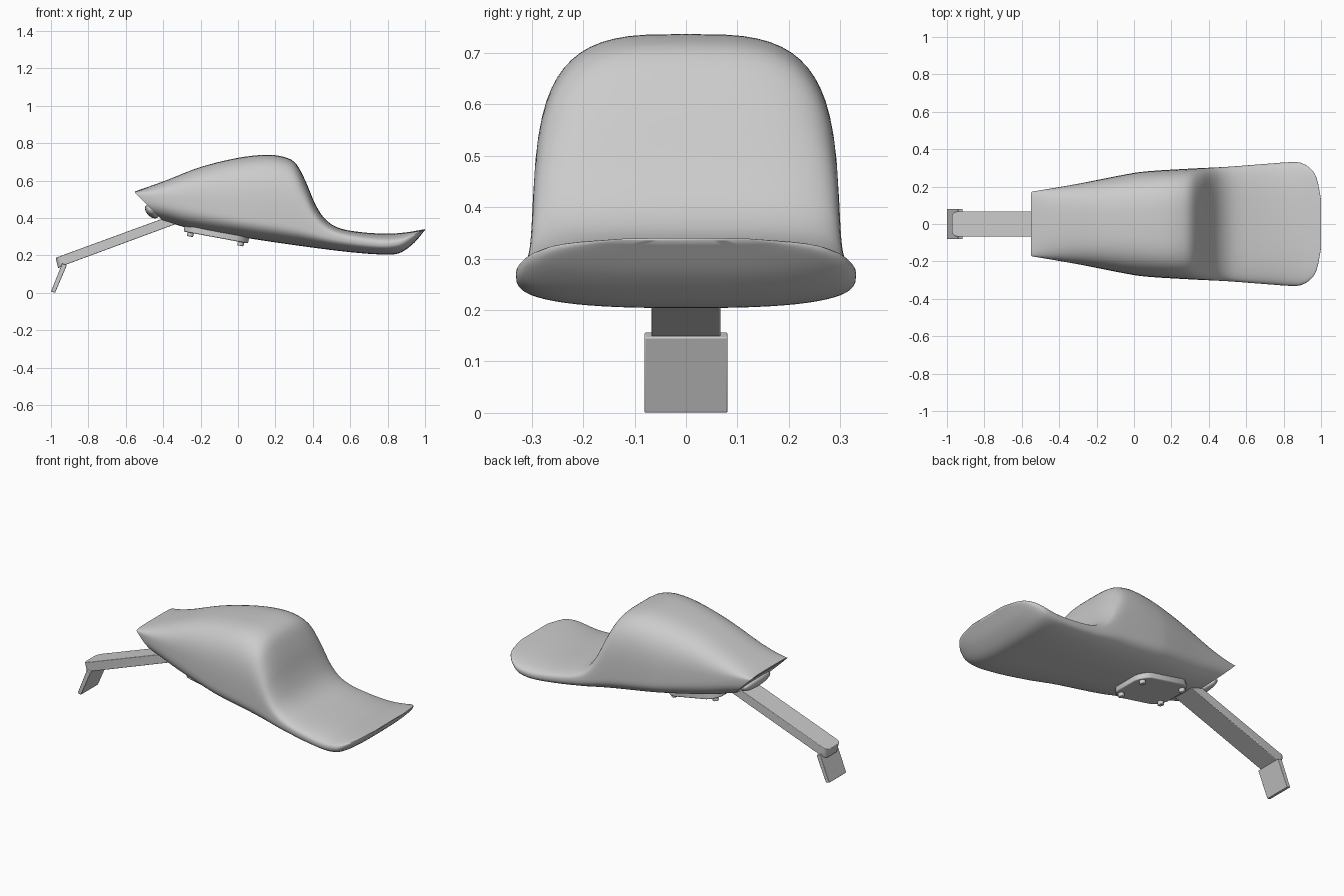
import bpy, bmesh, math
from mathutils import Vector, Matrix

cube = bpy.data.objects.get("Cube")
if cube:
    bpy.data.objects.remove(cube)

grey = bpy.data.materials.new("plain_grey")
grey.use_nodes = True
grey.diffuse_color = (0.6, 0.6, 0.6, 1)
grey.node_tree.nodes["Principled BSDF"].inputs["Base Color"].default_value = (0.6, 0.6, 0.6, 1)


def finish(bm, name, angle=35, bevel=0, segments=3):
    bmesh.ops.recalc_face_normals(bm, faces=bm.faces)
    mesh = bpy.data.meshes.new(name)
    bm.to_mesh(mesh)
    bm.free()
    mesh.materials.append(grey)
    ob = bpy.data.objects.new(name, mesh)
    bpy.context.collection.objects.link(ob)
    if bevel:
        mod = ob.modifiers.new("rounded_edges", 'BEVEL')
        mod.width, mod.segments = bevel, segments
    bpy.ops.object.select_all(action='DESELECT')
    ob.select_set(True)
    bpy.context.view_layer.objects.active = ob
    bpy.ops.object.shade_smooth_by_angle(angle=math.radians(angle))
    return ob


def curve(table):
    """Smooth interpolation through (x, value) pairs."""
    def slope(i):
        a, b = table[max(i - 1, 0)], table[min(i + 1, len(table) - 1)]
        return (b[1] - a[1]) / (b[0] - a[0])

    def value(x):
        i = 0
        while i < len(table) - 2 and x > table[i + 1][0]:
            i += 1
        (x0, v0), (x1, v1) = table[i], table[i + 1]
        h = x1 - x0
        t = (x - x0) / h
        return ((1 + 2 * t) * (1 - t) ** 2 * v0 + t * (1 - t) ** 2 * h * slope(i)
                + t * t * (3 - 2 * t) * v1 + t * t * (t - 1) * h * slope(i + 1))
    return value


# Seat shell: superellipse sections lofted along x
top = curve([(-.55, .542), (-.4, .595), (-.2, .672), (0, .721), (.15, .737), (.25, .725), (.31, .69),
             (.36, .6), (.41, .48), (.46, .4), (.53, .35), (.65, .325), (.8, .316), (.9, .323), (1, .34)])
bottom = curve([(-.55, .42), (-.4, .385), (-.27, .347), (0, .3), (.3, .255), (.6, .217), (.8, .204),
                (.87, .215), (.94, .265), (1, .335)])
middle = curve([(-.55, .53), (-.3, .475), (0, .41), (.3, .36), (.5, .3), (.75, .262), (.87, .272),
                (.94, .305), (1, .338)])
width = curve([(-.55, .172), (-.3, .215), (0, .273), (.1, .284), (.3, .296), (.5, .306), (.7, .321),
               (.85, .331), (.9, .324), (.95, .29), (.98, .235), (1, .13)])
power = curve([(-.55, 3), (0, 3.2), (.25, 3.5), (.5, 3.2), (.8, 2.6), (1, 2.5)])

RING, STEPS = 64, 110
bm = bmesh.new()
rings = []
for i in range(STEPS + 1):
    s = i / STEPS
    x = -.55 + 1.55 * (s + .45 * s * (1 - s))
    ring = []
    for j in range(RING):
        a = math.tau * j / RING
        c, d = math.cos(a), math.sin(a)
        n = power(x) if d > 0 else 2.7
        y = math.copysign(abs(c) ** (2 / n), c) * width(x)
        rise = abs(d) ** (2 / n)
        edge = top(x) if d > 0 else bottom(x)
        ring.append(bm.verts.new((x, y, middle(x) + (edge - middle(x)) * rise)))
    rings.append(ring)
for r, q in zip(rings, rings[1:]):
    for j in range(RING):
        k = (j + 1) % RING
        bm.faces.new((r[j], r[k], q[k], q[j]))
bm.faces.new(rings[0])
bm.faces.new(rings[-1])
# Slanted tail cut under the rear lip
bmesh.ops.bisect_plane(bm, geom=bm.verts[:] + bm.edges[:] + bm.faces[:], plane_co=(-.55, 0, .535),
                       plane_no=(-1, 0, -1), clear_outer=True)
bmesh.ops.holes_fill(bm, edges=[e for e in bm.edges if e.is_boundary], sides=0)
finish(bm, "seat_shell", 40)


def ball(name, centre, size, tilt):
    bm = bmesh.new()
    bmesh.ops.create_uvsphere(bm, u_segments=32, v_segments=16, radius=1)
    bm.transform(Matrix.Translation(centre) @ Matrix.Rotation(tilt, 4, 'Y') @ Matrix.Diagonal((*size, 1)))
    return finish(bm, name)


ball("tail_lamp", (-.46, 0, .435), (.028, .125, .045), math.radians(-45))


def side_profile(name, points, half, bevel, corner=0):
    """Extrude an xz outline across y."""
    bm = bmesh.new()
    sides = [[bm.verts.new((x, y, z)) for x, z in points] for y in (-half, half)]
    bm.faces.new(sides[0])
    bm.faces.new(sides[1])
    n = len(points)
    for i in range(n):
        k = (i + 1) % n
        bm.faces.new((sides[0][i], sides[0][k], sides[1][k], sides[1][i]))
    if corner:
        ends = [e for v in (sides[0][0], sides[1][0], sides[0][-1], sides[1][-1]) for e in v.link_edges
                if e.other_vert(v) in (sides[0][0], sides[1][0], sides[0][-1], sides[1][-1])
                and abs(e.other_vert(v).co.y - v.co.y) < .01]
        bmesh.ops.bevel(bm, geom=list(set(ends)), offset=corner, segments=5, profile=.5, affect='EDGES')
    return finish(bm, name, bevel=bevel)


# Rear arm and hanging plate
side_profile("rear_arm", [(-.975, .187), (-.36, .412), (-.32, .372), (-.915, .152), (-.962, .132)],
             .067, .003, .03)
side_profile("hanging_plate", [(-1, .006), (-.978, 0), (-.915, .147), (-.94, .157)], .081, .003)

# Underside mounting plate with four bolts, tilted with the seat base
tilt = Matrix.Translation((-.115, 0, .315)) @ Matrix.Rotation(math.radians(10.5), 4, 'Y')
bm = bmesh.new()
bmesh.ops.create_cube(bm, size=1)
bm.transform(Matrix.Diagonal((.35, .27, .04, 1)))
upright = [e for e in bm.edges if abs(e.verts[0].co.z - e.verts[1].co.z) > .01]
bmesh.ops.bevel(bm, geom=upright, offset=.065, segments=4, profile=.4, affect='EDGES')
bm.transform(tilt)
finish(bm, "mounting_plate", bevel=.006)

for sx in (-1, 1):
    for sy in (-1, 1):
        bm = bmesh.new()
        bmesh.ops.create_cone(bm, cap_ends=True, segments=20, radius1=.017, radius2=.017, depth=.03)
        bm.transform(tilt @ Matrix.Translation((sx * .137, sy * .087, -.025)))
        finish(bm, "bolt_" + ("rear_" if sx < 0 else "front_") + ("right" if sy < 0 else "left"), bevel=.004)
